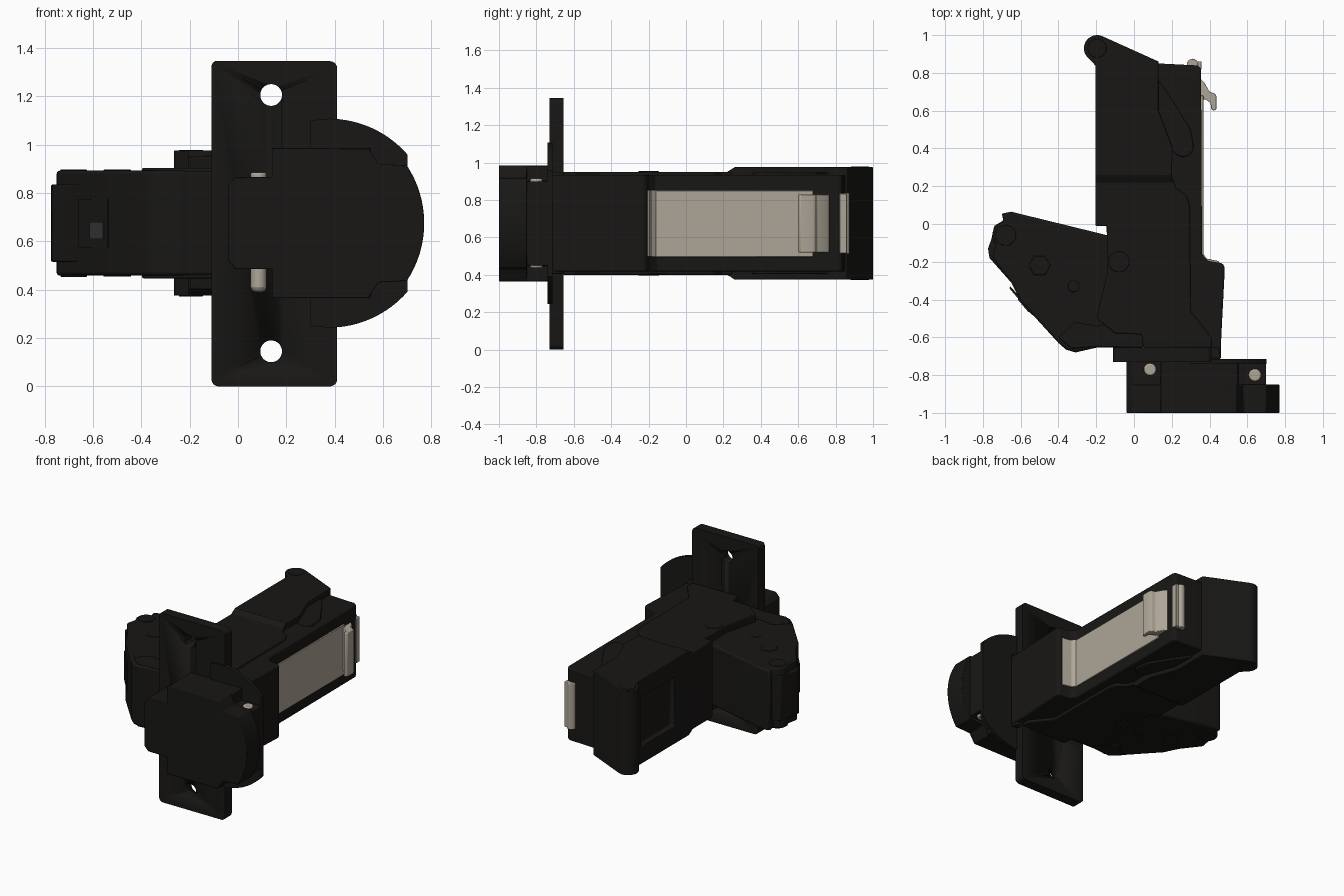
import bpy, bmesh
from math import radians, cos, sin

ZC = 0.675  # the part is symmetrical above and below this height


def material(name, rgb):
    m = bpy.data.materials.new(name)
    m.diffuse_color = (*rgb, 1)
    return m


BLACK = material("black_plastic", (0.009, 0.0085, 0.0075))
METAL = material("pale_metal", (0.42, 0.38, 0.31))
GREY = material("dark_grey", (0.035, 0.035, 0.035))


def arc(cx, cy, r, a0, a1, n=16):
    return [(cx + r * cos(radians(a0 + (a1 - a0) * i / n)),
             cy + r * sin(radians(a0 + (a1 - a0) * i / n))) for i in range(n + 1)]


def circle(cx, cy, r, n=32):
    return arc(cx, cy, r, 0, 360, n)[:-1]


def prism(name, pts, axis, lo, hi, mat=BLACK, bevel=0.008, cutters=()):
    """Extrude a 2D outline along an axis, with optional cuts and a small bevel."""
    place = {'x': lambda a, b, d: (d, a, b),
             'y': lambda a, b, d: (a, d, b),
             'z': lambda a, b, d: (a, b, d)}[axis]
    bm = bmesh.new()
    rings = [[bm.verts.new(place(a, b, d)) for a, b in pts] for d in (lo, hi)]
    n = len(pts)
    for r in rings:
        bm.faces.new(r)
    for i in range(n):
        j = (i + 1) % n
        bm.faces.new((rings[0][i], rings[0][j], rings[1][j], rings[1][i]))
    bmesh.ops.recalc_face_normals(bm, faces=bm.faces)
    me = bpy.data.meshes.new(name)
    bm.to_mesh(me)
    bm.free()
    ob = bpy.data.objects.new(name, me)
    bpy.context.collection.objects.link(ob)
    me.materials.append(mat)
    for c in cutters:
        mod = ob.modifiers.new("cut", 'BOOLEAN')
        mod.operation, mod.object, mod.solver = 'DIFFERENCE', c, 'EXACT'
        c.hide_render = True
        c.display_type = 'WIRE'
    if bevel:
        mod = ob.modifiers.new("bevel", 'BEVEL')
        mod.width, mod.segments = bevel, 2
        mod.limit_method, mod.angle_limit = 'ANGLE', radians(35)
    bpy.ops.object.select_all(action='DESELECT')
    ob.select_set(True)
    bpy.context.view_layer.objects.active = ob
    bpy.ops.object.shade_smooth_by_angle(angle=radians(30))
    return ob


def slab(name, pts, half, **kw):
    return prism(name, pts, 'z', ZC - half, ZC + half, **kw)


def flip(pts):
    """Complete a half outline (z below ZC) with its mirror image."""
    return pts + [(x, 2 * ZC - z) for x, z in reversed(pts)]


# mounting plate with two screw holes
holes = [prism("hole_cutter", circle(0.137, z, 0.045), 'y', -0.9, -0.5, bevel=0)
         for z in (0.145, 1.205)]
corner = arc(-0.08, 0.03, 0.03, 270, 180, 6)
plate = flip(arc(0.38, 0.03, 0.03, 270, 360, 6)[::-1] and
             corner + [])  # left side, bottom to top
plate += arc(0.38, 2 * ZC - 0.035, 0.03, 90, 0, 6) + arc(0.38, 0.03, 0.03, 0, -90, 6)
plate = [(x, min(z, 1.345)) for x, z in plate]
prism("mounting_plate", plate, 'y', -0.73, -0.655, bevel=0, cutters=holes)

# round flange behind the front cover, cut flat on the right
prism("round_flange", [(0.30, 1.10), (0.30, 0.25)] + arc(0.375, ZC, 0.432, -90, -41) +
      arc(0.375, ZC, 0.432, 41, 90), 'y', -0.74, -0.715, bevel=0)

# front cover: narrow left end, wide middle, rounded right end
left_end = [(0.14, 0.485), (-0.01, 0.485), (-0.04, 0.52)]
cover = flip([(0.58, 0.43), (0.54, 0.365), (0.14, 0.365)] + left_end)
prism("front_cover", cover + arc(0.337, ZC, 0.433, 33.5, -33.5), 'y', -1, -0.85, bevel=0.004)
prism("front_neck", flip([(0.70, 0.45), (0.55, 0.45), (0.55, 0.365), (0.14, 0.365)] + left_end),
      'y', -0.855, -0.715, bevel=0.004)

# hinge pins
slab("left_pin", circle(0.085, -0.77, 0.033), 0.21, mat=METAL)
prism("left_pin_tip", circle(0.085, -0.77, 0.033), 'z', 0.39, 0.5, METAL, 0.02)
slab("right_pin", circle(0.64, -0.80, 0.033), 0.24, mat=METAL)

# main housing with a shallow pocket on its left wall
pocket = prism("pocket_cutter", [(0.42, 0.5), (0.8, 0.5), (0.8, 0.85), (0.42, 0.85)],
               'x', -0.4, -0.17, bevel=0)
front_edge = [(-0.20, -0.50), (-0.10, -0.58), (0.04, -0.585), (0.05, -0.66)]
slab("main_housing", [(-0.205, 0.84), (-0.205, -0.01), (-0.145, -0.01), (-0.14, -0.25)] +
     front_edge + [(0.46, -0.715), (0.462, -0.60), (0.48, -0.25)] +
     arc(0.45, -0.235, 0.03, 0, 80, 5) + [(0.39, -0.195), (0.36, -0.16), (0.355, 0.80)] +
     arc(0.325, 0.81, 0.03, 0, 85, 5) + [(0.13, 0.85)], 0.258, cutters=[pocket])

# raised top and bottom panels of the housing
slab_edges = [(0.41, -0.655), (0.41, -0.60), (0.30, -0.46), (0.295, 0.10),
              (0.28, 0.15), (0.22, 0.19), (0.20, 0.25)]
for name, lo, hi in (("bottom_panel", 0.40, 0.50), ("top_panel", 0.85, 0.95)):
    prism(name, [(-0.205, 0.25), (-0.205, -0.01), (-0.145, -0.01), (-0.14, -0.25)] +
          front_edge + slab_edges, 'z', lo, hi)

# thicker rear section with its lead-in ramp and rounded corner post
slab("rear_section", [(-0.205, 0.255), (0.20, 0.255), (0.205, 0.40), (0.13, 0.60), (0.13, 0.86)] +
     arc(-0.195, 0.93, 0.07, 64, 180, 14) + arc(-0.195, 0.93, 0.07, 190, 230, 4) +
     [(-0.205, 0.84)], 0.30, bevel=0.004, cutters=[pocket])
prism("rear_ramp", flip([(0.22, 0.40), (0.26, 0.375)][::-1]), 'x', -0.204, 0.20, bevel=0)

# thumb lobe beside the rear section
slab("side_lobe", [(0.13, 0.58), (0.20, 0.39)] + arc(0.26, 0.41, 0.055, 220, 370, 12) +
     [(0.30, 0.50), (0.20, 0.66), (0.13, 0.76)], 0.272, bevel=0.006)

# side arm: outer shell, slightly larger middle layer, and front neck into the plate
arm = [(0.05, -0.655), (-0.20, -0.655), (-0.31, -0.68), (-0.36, -0.665), (-0.40, -0.63),
       (-0.60, -0.41), (-0.65, -0.31), (-0.75, -0.18)]
arm_back = [(-0.69, 0.01), (-0.70, 0.055), (-0.65, 0.065), (-0.14, -0.06), (0.05, -0.06)]
slab("side_arm_shell", arm + arc(-0.68, -0.06, 0.07, 220, 120, 10) + arm_back, 0.217, bevel=0.015)
slab("side_arm_core", arm[:-1] + [(-0.765, -0.18), (-0.773, -0.13), (-0.755, -0.08),
     (-0.74, -0.01), (-0.69, 0.02)] + arm_back[1:], 0.16, bevel=0.006)
slab("arm_shoulder", [(0.05, -0.655), (-0.20, -0.65), (-0.33, -0.66), (-0.40, -0.60),
     (-0.31, -0.52), (-0.20, -0.54), (0.05, -0.50)], 0.228, bevel=0.006)
slab("lower_collar", [(-0.11, -0.70), (-0.08, -0.655), (0.45, -0.655), (0.46, -0.715)], 0.272)

# small indicator window on the slanted front of the arm
prism("window_frame", [(-0.655, -0.33), (-0.66, -0.34), (-0.54, -0.482), (-0.52, -0.48)],
      'z', 0.575, 0.775, bevel=0)
prism("indicator", [(-0.61, -0.38), (-0.614, -0.402), (-0.558, -0.468), (-0.55, -0.46)],
      'z', 0.61, 0.68, GREY, 0)

# pivots and fasteners showing on both faces
for name, x, y, r, n, half in (("arm_pivot", -0.68, -0.06, 0.055, 32, 0.222),
                               ("arm_hex_boss", -0.50, -0.22, 0.058, 6, 0.221),
                               ("arm_rivet", -0.32, -0.33, 0.03, 24, 0.221),
                               ("housing_pivot", -0.08, -0.20, 0.055, 32, 0.279),
                               ("rear_pivot", -0.195, 0.93, 0.05, 32, 0.303)):
    slab(name, circle(x, y, r, n), half, bevel=0.003)

# metal side plate with lip, spring clip and roller
prism("side_plate", [(-0.18, 0.495), (0.68, 0.495), (0.68, 0.85), (-0.18, 0.85)],
      'x', 0.33, 0.367, METAL, 0.003)
slab("plate_lip", [(0.35, -0.16), (0.368, -0.16), (0.385, -0.183), (0.45, -0.197),
                   (0.45, -0.215), (0.36, -0.205)], 0.178, mat=METAL, bevel=0.003)
slab("spring_clip", [(0.35, 0.77), (0.372, 0.75), (0.40, 0.70), (0.43, 0.69), (0.437, 0.675),
                     (0.437, 0.61), (0.425, 0.60), (0.41, 0.605), (0.405, 0.64), (0.38, 0.66),
                     (0.35, 0.66)], 0.155, mat=METAL, bevel=0.004)
slab("end_roller", circle(0.31, 0.845, 0.03, 24), 0.163, mat=METAL, bevel=0.005)
prism("roller_slot_cap", [(0.82, 0.515), (0.86, 0.515), (0.86, 0.835), (0.82, 0.835)],
      'x', 0.325, 0.358, METAL, 0.004)
